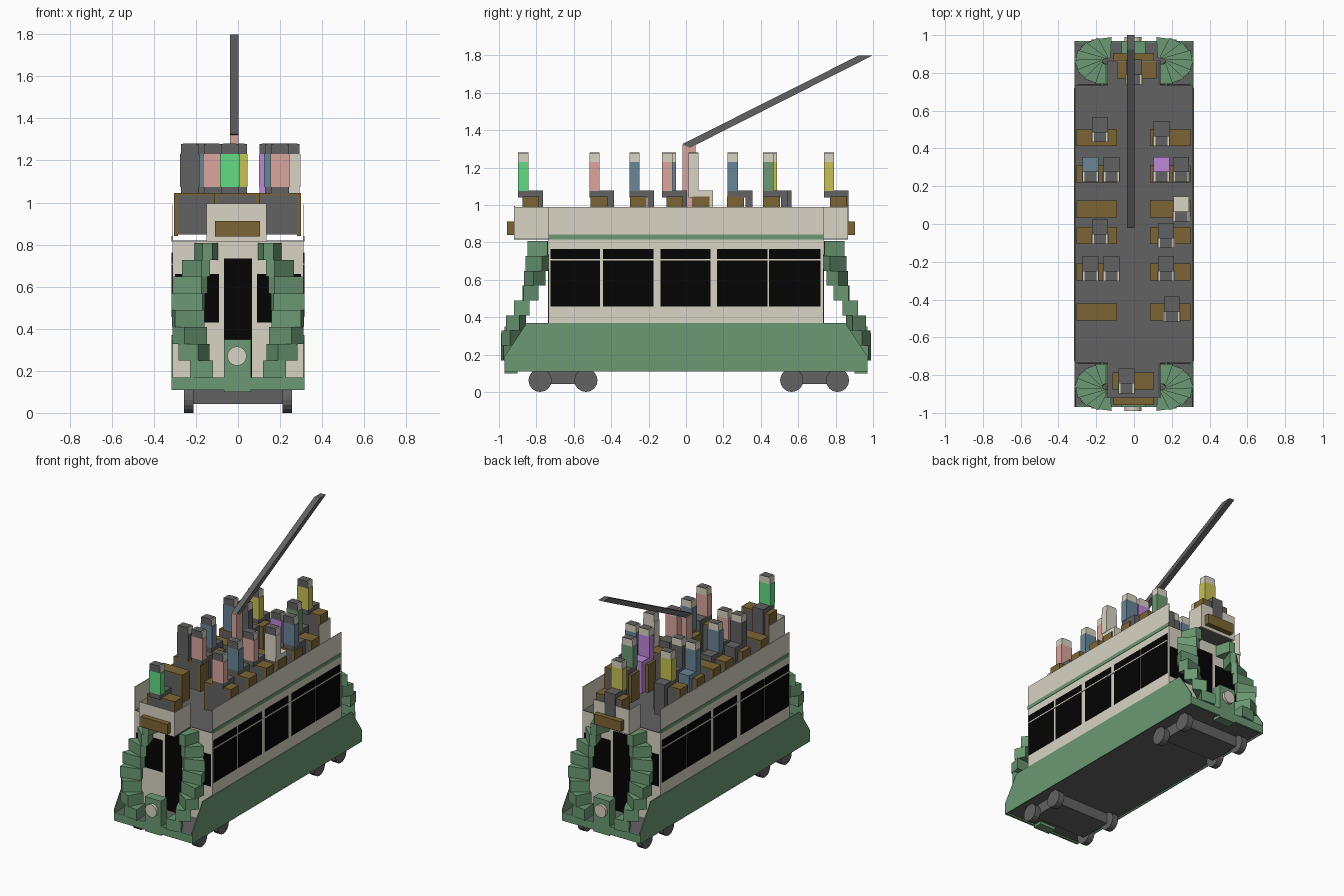
import bpy, bmesh, math
from mathutils import Matrix, Vector

if "Cube" in bpy.data.objects:
    bpy.data.objects.remove(bpy.data.objects["Cube"], do_unlink=True)


def linear(c):
    c /= 255
    return c / 12.92 if c <= 0.04045 else ((c + 0.055) / 1.055) ** 2.4


def material(name, *rgb):
    m = bpy.data.materials.new(name)
    m.use_nodes = True
    col = tuple(linear(c) for c in rgb) + (1,)
    m.diffuse_color = col
    m.node_tree.nodes["Principled BSDF"].inputs["Base Color"].default_value = col
    return m


GREEN = material("tram green", 107, 153, 115)
CREAM = material("cream", 217, 211, 196)
GREY = material("dark grey", 98, 98, 98)
BROWN = material("wood brown", 124, 101, 52)
BLACK = material("window black", 3, 3, 3)
PINK = material("dusty pink", 218, 166, 158)
BLUE = material("slate blue", 104, 133, 151)
YELLOW = material("mustard yellow", 200, 194, 84)
PURPLE = material("lilac", 190, 136, 216)
BRIGHT = material("bright green", 97, 220, 131)


def finish(name, bm, *mats):
    bmesh.ops.recalc_face_normals(bm, faces=bm.faces)
    me = bpy.data.meshes.new(name)
    bm.to_mesh(me)
    bm.free()
    for m in mats:
        me.materials.append(m)
    ob = bpy.data.objects.new(name, me)
    bpy.context.collection.objects.link(ob)
    return ob


def add_box(bm, x0, x1, y0, y1, z0, z1, index=0):
    centre = Vector((x0 + x1, y0 + y1, z0 + z1)) / 2
    mat = Matrix.Translation(centre) @ Matrix.Diagonal((x1 - x0, y1 - y0, z1 - z0, 1))
    geo = bmesh.ops.create_cube(bm, size=1, matrix=mat)
    faces = {f for v in geo["verts"] for f in v.link_faces}
    for f in faces:
        f.material_index = index
    return faces


def boxes(name, mat, *dims):
    bm = bmesh.new()
    for d in dims:
        add_box(bm, *d)
    return finish(name, bm, mat)


def prism(bm, points, offset):
    # extrude a closed outline along an offset vector
    face = bm.faces.new([bm.verts.new(p) for p in points])
    ext = bmesh.ops.extrude_face_region(bm, geom=[face])["geom"]
    verts = [g for g in ext if isinstance(g, bmesh.types.BMVert)]
    bmesh.ops.translate(bm, verts=verts, vec=offset)
    bm.faces.new([bm.verts.new(p) for p in points]) if not face.is_valid else None


def cylinder(name, mat, radius, depth, centre, axis, sides):
    bm = bmesh.new()
    rot = Matrix.Rotation(math.pi / 2, 4, "Y" if axis == "X" else "X")
    bmesh.ops.create_cone(bm, cap_ends=True, segments=sides, radius1=radius,
                          radius2=radius, depth=depth,
                          matrix=Matrix.Translation(centre) @ rot)
    return finish(name, bm, mat)


W = 0.312       # half width of the body
L = 0.735       # half length of the saloon

# Underframe, skirts and saloon
boxes("platform_floor", GREY, (-W, W, -0.96, 0.96, 0.12, 0.168))
boxes("saloon", CREAM, (-W, W, -L, L, 0.165, 0.815))
boxes("upper_deck_floor", GREY, (-W, W, -L, L, 0.815, 0.82),
      (-0.14, 0.14, -0.92, 0.865, 0.815, 0.82))
for s, side in ((-1, "right"), (1, "left")):
    bm = bmesh.new()
    outline = [(-0.97, 0.11), (-0.97, 0.19), (-0.85, 0.37),
               (0.85, 0.37), (0.97, 0.19), (0.97, 0.11)]
    prism(bm, [(s * (W + 0.003), y, z) for y, z in outline], (-s * 0.007, 0, 0))
    finish(side + "_skirt", bm, GREEN)

    # Side windows with a cream transom rail
    x0, x1 = sorted((s * W, s * (W + 0.003)))
    panes = [(-0.725, -0.46), (-0.445, -0.175), (-0.135, 0.13), (0.165, 0.435), (0.445, 0.72)]
    boxes(side + "_windows", BLACK, *[(x0, x1, a, b, 0.457, 0.763) for a, b in panes])
    x0, x1 = sorted((s * W, s * (W + 0.005)))
    boxes(side + "_transom", CREAM, (x0, x1, -0.725, 0.72, 0.702, 0.711))

    # Upper deck parapet with its green stripe
    x0, x1 = sorted((s * (W - 0.004), s * W))
    boxes(side + "_parapet", CREAM, (x0, x1, -L, L, 0.815, 0.99))
    x0, x1 = sorted((s * W, s * (W + 0.003)))
    boxes(side + "_stripe", GREEN, (x0, x1, -L, L, 0.815, 0.842))

# Both ends: bumper, door, windows, sign balcony and headlamp
for s, end, reach in ((-1, "front", 0.92), (1, "back", 0.866)):
    def ends(name, mat, *dims):
        out = []
        for x0, x1, a, b, z0, z1 in dims:
            y0, y1 = sorted((s * a, s * b))
            out.append((x0, x1, y0, y1, z0, z1))
        return boxes(end + "_" + name, mat, *out)

    ends("bumper", GREEN, (-W, W, 0.955, 0.97, 0.11, 0.168))
    ends("door", BLACK, (-0.067, 0.067, L, L + 0.004, 0.168, 0.735))
    ends("end_windows", BLACK, (-0.3, -0.09, L, L + 0.003, 0.43, 0.66),
         (0.09, 0.3, L, L + 0.003, 0.43, 0.66))
    ends("balcony", CREAM, (-0.15, 0.135, reach - 0.005, reach, 0.815, 0.995),
         (-0.15, -0.145, L, reach, 0.815, 0.99), (0.13, 0.135, L, reach, 0.815, 0.99))
    ends("sign_board", BROWN, (-0.11, 0.105, reach, reach + 0.037, 0.838, 0.912))
    ends("lamp_housing", GREEN, (-0.067, 0.062, 0.9, 0.97, 0.1, 0.35))
    cylinder(end + "_headlamp", CREAM, 0.046, 0.05, (-0.005, s * 0.965, 0.27), "Y", 16)

    # Spiral stairs: wedge treads winding from the bumper round to the deck
    for m, side in ((-1, "right"), (1, "left")):
        bm = bmesh.new()
        cx, cy, steps = m * 0.145, s * 0.862, 8
        for i in range(steps):
            mid = math.radians(-80 + 168 * i / (steps - 1))
            corners = ((0.03, -0.9), (0.03, 0.9), (0.172, 0.33), (0.172, -0.33))
            pts = [(cx + m * r * math.cos(mid + a),
                    cy - s * 0.75 * r * math.sin(mid + a), 0.168 + i * 0.08)
                   for r, a in corners]
            prism(bm, pts, (0, 0, 0.08))
        finish(f"{end}_{side}_stairs", bm, GREEN)

# Bogies and wheels
for b, (ya, yb) in enumerate(((-0.78, -0.535), (0.565, 0.81))):
    boxes(f"bogie_{b + 1}", GREY, (-0.215, 0.215, ya, yb, 0.042, 0.125))
    for y in (ya, yb):
        for x in (-0.235, 0.235):
            cylinder("wheel", GREY, 0.062, 0.045, (x, y, 0.062), "X", 16)

# Trolley mast and pole
boxes("trolley_mast", PINK, (-0.038, 0.003, -0.02, 0.05, 0.82, 1.32))
bm = bmesh.new()
prism(bm, [(-0.038, -0.02, 1.325), (-0.038, 0.02, 1.305),
           (-0.038, 1.0, 1.8), (-0.038, 0.925, 1.8)], (0.041, 0, 0))
finish("trolley_pole", bm, GREY)


# Benches: wooden seat and end plates around a dark base
def bench(x0, x1, y):
    a, b = y - 0.045, y + 0.045
    boxes("bench", BROWN, (x0, x1, a, b, 1.033, 1.045),
          (x0, x0 + 0.02, a, b, 0.842, 1.033), (x1 - 0.02, x1, a, b, 0.842, 1.033))
    boxes("bench_base", GREY, (x0 + 0.02, x1 - 0.02, a, b, 0.848, 1.033))


for y in (-0.465, -0.255, -0.06, 0.08, 0.265, 0.457):
    bench(-0.305, -0.09, y)
    bench(0.085, 0.3, y)
bench(-0.115, 0.105, -0.83)
bench(-0.09, 0.12, 0.815)


# Seated passengers facing the back, hair behind and as a narrow cap
def passenger(x, y, coat, legs=GREY):
    bm = bmesh.new()
    add_box(bm, x - 0.046, x + 0.046, y - 0.027, y + 0.027, 1.075, 1.23, 0)
    add_box(bm, x - 0.042, x + 0.042, y - 0.027, y + 0.105, 1.04, 1.078, 1)
    add_box(bm, x - 0.042, x + 0.042, y + 0.068, y + 0.105, 0.848, 1.04, 1)
    for f in add_box(bm, x - 0.042, x + 0.042, y - 0.027, y + 0.027, 1.23, 1.278, 2):
        f.normal_update()
        if f.normal.y < -0.5:
            f.material_index = 3
    add_box(bm, x - 0.032, x + 0.032, y - 0.027, y + 0.027, 1.278, 1.281, 3)
    finish("passenger", bm, coat, legs, CREAM, GREY)


for args in ((-0.04, -0.87, BRIGHT), (0.2, -0.49, PINK), (-0.23, -0.275, GREY),
             (-0.12, -0.275, PINK), (0.17, -0.275, BLUE), (-0.18, -0.08, BLUE),
             (0.17, -0.1, PINK), (0.25, 0.04, CREAM, CREAM), (-0.23, 0.25, BLUE, BLUE),
             (-0.12, 0.25, GREY), (0.145, 0.25, PURPLE, PURPLE), (0.25, 0.25, BLUE),
             (-0.18, 0.46, YELLOW), (0.145, 0.44, GREEN), (0.0, 0.765, YELLOW)):
    passenger(*args)
